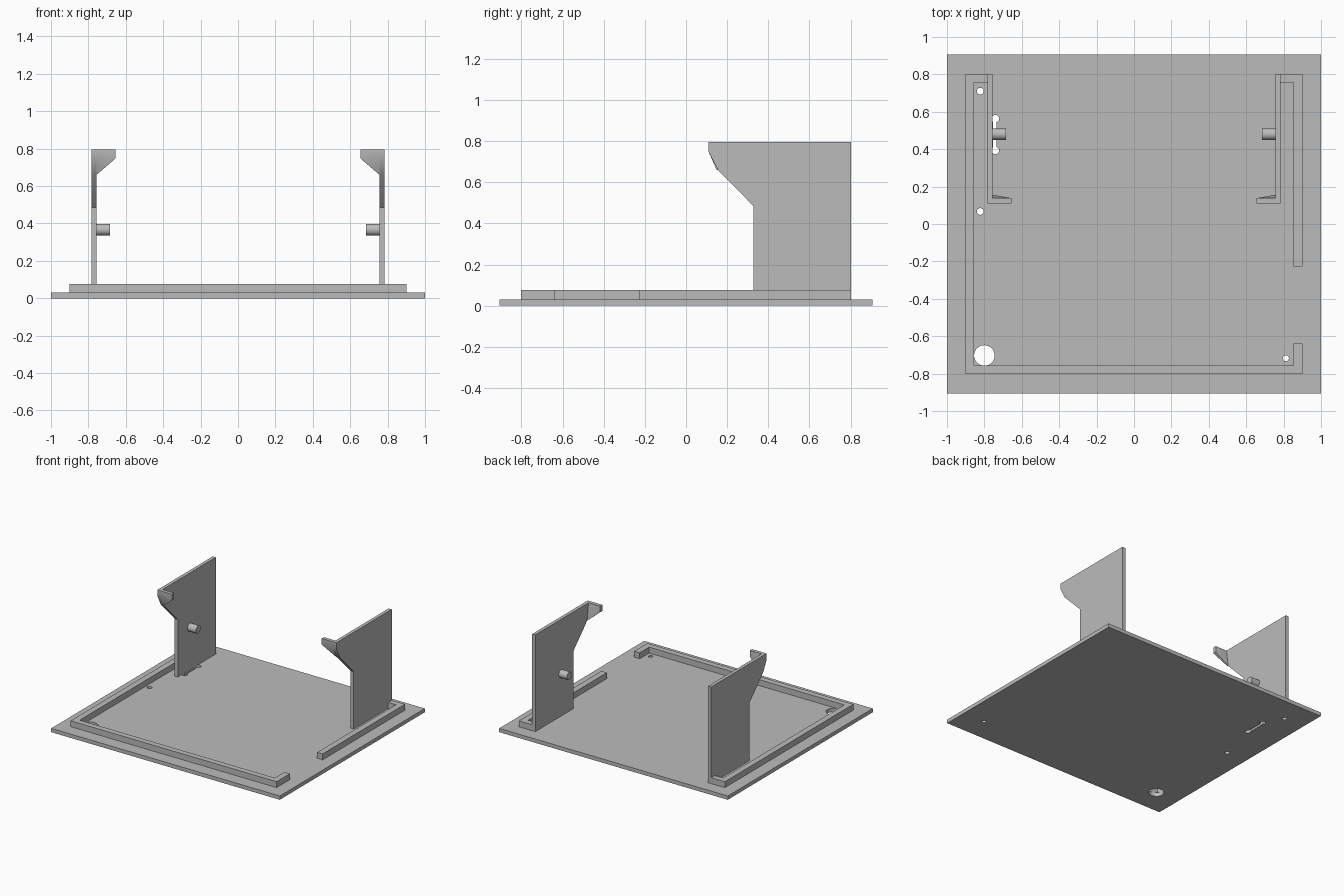
import bpy
import bmesh
import math
from mathutils import Vector

cube = bpy.data.objects.get("Cube")
if cube:
    bpy.data.objects.remove(cube, do_unlink=True)

GREY = (0.5, 0.5, 0.5, 1)
grey = bpy.data.materials.new("plain grey")
grey.use_nodes = True
grey.diffuse_color = GREY
grey.node_tree.nodes["Principled BSDF"].inputs["Base Color"].default_value = GREY


def finish(name, bm):
    bmesh.ops.recalc_face_normals(bm, faces=bm.faces)
    mesh = bpy.data.meshes.new(name)
    bm.to_mesh(mesh)
    bm.free()
    mesh.materials.append(grey)
    ob = bpy.data.objects.new(name, mesh)
    bpy.context.collection.objects.link(ob)
    return ob


def smooth(ob):
    bpy.ops.object.select_all(action='DESELECT')
    ob.select_set(True)
    bpy.context.view_layer.objects.active = ob
    bpy.ops.object.shade_smooth_by_angle(angle=math.radians(30))


def prism(name, outline, offset):
    """Extrude a closed 3D outline by an offset."""
    bm = bmesh.new()
    face = bm.faces.new([bm.verts.new(p) for p in outline])
    new = bmesh.ops.extrude_face_region(bm, geom=[face], use_keep_orig=True)
    verts = [g for g in new["geom"] if isinstance(g, bmesh.types.BMVert)]
    bmesh.ops.translate(bm, verts=verts, vec=Vector(offset))
    return finish(name, bm)


def flat_prism(name, outline, z0, z1):
    return prism(name, [(x, y, z0) for x, y in outline], (0, 0, z1 - z0))


def rectangle(x0, x1, y0, y1):
    return [(x0, y0), (x1, y0), (x1, y1), (x0, y1)]


def circle(x, y, r, n=32):
    steps = [math.tau * i / n for i in range(n)]
    return [(x + r * math.cos(a), y + r * math.sin(a)) for a in steps]


def cut(target, outline):
    cutter = flat_prism("hole_cutter", outline, -0.1, 0.1)
    cutter.hide_render = True
    mod = target.modifiers.new("hole", 'BOOLEAN')
    mod.operation = 'DIFFERENCE'
    mod.solver = 'EXACT'
    mod.object = cutter
    bpy.context.view_layer.objects.active = target
    bpy.ops.object.modifier_apply(modifier=mod.name)
    bpy.data.objects.remove(cutter, do_unlink=True)


PLATE_TOP, RAIL_TOP, WALL_TOP = 0.03, 0.077, 0.795
BACK = 0.803

# Base plate with screw holes, a large cable hole and a keyhole slot
plate = flat_prism("base_plate", rectangle(-1, 1, -0.906, 0.906), 0, PLATE_TOP)
for hole in [(-0.8, -0.703, 0.055), (0.812, -0.718, 0.016),
             (-0.822, 0.71, 0.018), (-0.822, 0.067, 0.018),
             (-0.741, 0.563, 0.02), (-0.741, 0.393, 0.02)]:
    cut(plate, circle(*hole))
cut(plate, rectangle(-0.755, -0.736, 0.393, 0.563))
smooth(plate)

# Raised rails round the edge, with a gap on the left side
flat_prism("main_rail", [
    (-0.78, BACK), (-0.902, BACK), (-0.902, -BACK), (0.9, -BACK),
    (0.9, -0.638), (0.852, -0.638), (0.852, -0.757), (-0.855, -0.757),
    (-0.855, 0.757), (-0.78, 0.757)], PLATE_TOP, RAIL_TOP)
flat_prism("left_rail", [
    (0.9, BACK), (0.78, BACK), (0.78, 0.757), (0.852, 0.757),
    (0.852, -0.228), (0.9, -0.228)], PLATE_TOP, RAIL_TOP)

# Upright walls, each with a hooked lip and a peg on its inner face
INNER, OUTER, LIP_END = 0.756, 0.783, 0.655
profile = [(BACK, PLATE_TOP), (0.327, PLATE_TOP), (0.327, 0.485),
           (0.155, 0.66), (0.11, 0.747), (0.11, WALL_TOP), (BACK, WALL_TOP)]

for side, s in (("left", 1), ("right", -1)):
    wall = prism(side + "_wall", [(s * INNER, y, z) for y, z in profile],
                 (s * (OUTER - INNER), 0, 0))
    smooth(wall)

    bm = bmesh.new()
    for x in (INNER, LIP_END):
        for y in (0.11, 0.138):
            for z in (0.747, WALL_TOP):
                bm.verts.new((s * x, y, z))
    for y in (0.149, 0.156):
        bm.verts.new((s * INNER, y, 0.66))
    bmesh.ops.convex_hull(bm, input=bm.verts)
    bmesh.ops.dissolve_limit(bm, angle_limit=0.02, verts=bm.verts, edges=bm.edges)
    smooth(finish(side + "_lip", bm))

    peg = prism(side + "_peg",
                [(s * INNER, y, z) for y, z in circle(0.48, 0.366, 0.031)],
                (-s * 0.072, 0, 0))
    smooth(peg)
